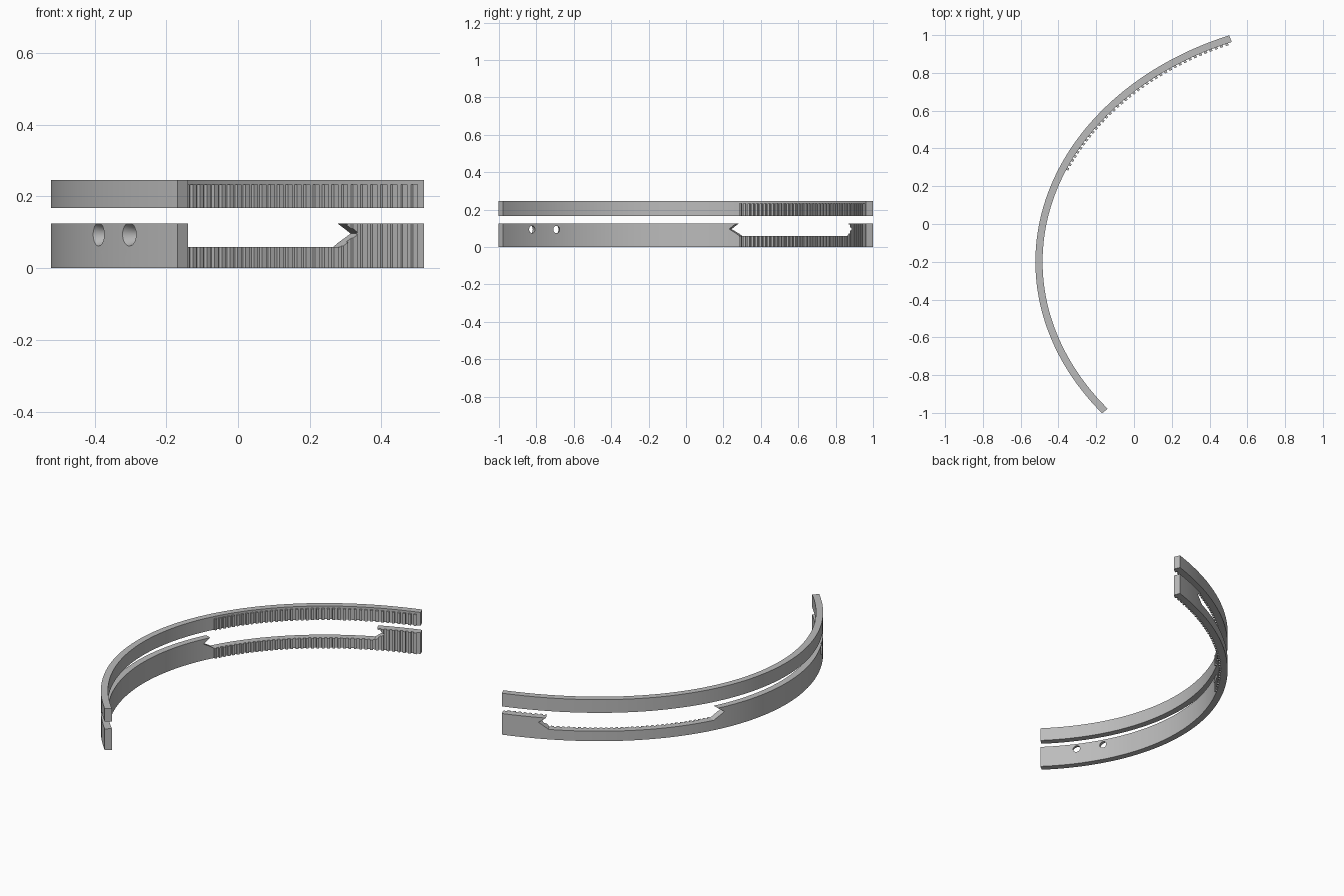
import bpy, bmesh, math
from mathutils import Vector

if "Cube" in bpy.data.objects:
    bpy.data.objects.remove(bpy.data.objects["Cube"])

# Elliptical arc shared by every part
CX, CY, A, B = 1.11, -0.2, 1.632, 1.291
START, END = -38.4, 68.2
THICK = 0.038
RIBS = 40

grey = bpy.data.materials.new("plain grey")
grey.use_nodes = True
grey.diffuse_color = (0.5, 0.5, 0.5, 1)
grey.node_tree.nodes["Principled BSDF"].inputs["Base Color"].default_value = (0.5, 0.5, 0.5, 1)


def on_arc(deg, depth, z):
    t = math.radians(deg)
    return Vector((CX - (A - depth) * math.cos(t), CY + (B - depth) * math.sin(t), z))


def add_slab(bm, levels, columns, outer, inner):
    """Closed curved slab; levels are (z, start angle, end angle)."""
    def sheet(depth):
        return [[bm.verts.new(on_arc(a + (b - a) * i / columns, depth, z))
                 for i in range(columns + 1)] for z, a, b in levels]
    out, inn = sheet(outer), sheet(inner)
    for r in range(len(levels) - 1):
        for c in range(columns):
            for s in (out, inn):
                bm.faces.new((s[r][c], s[r][c + 1], s[r + 1][c + 1], s[r + 1][c]))
        for c in (0, columns):
            bm.faces.new((out[r][c], out[r + 1][c], inn[r + 1][c], inn[r][c]))
    for r in (0, len(levels) - 1):
        for c in range(columns):
            bm.faces.new((out[r][c], out[r][c + 1], inn[r][c + 1], inn[r][c]))


def finish(name, bm):
    bmesh.ops.recalc_face_normals(bm, faces=bm.faces)
    mesh = bpy.data.meshes.new(name)
    bm.to_mesh(mesh)
    bm.free()
    mesh.materials.append(grey)
    ob = bpy.data.objects.new(name, mesh)
    bpy.context.collection.objects.link(ob)
    return ob


def slab(name, levels, columns=64, outer=0.0, inner=THICK):
    bm = bmesh.new()
    add_slab(bm, levels, columns, outer, inner)
    return finish(name, bm)


def ribs(name, low, high):
    bm = bmesh.new()
    first, last = 22.9, 67.4
    pitch = (last - first) / (RIBS - 0.5)
    for i in range(RIBS):
        a = first + i * pitch
        b = a + pitch * 0.5
        add_slab(bm, [(low, a, b), (high, a, b)], 1, THICK - 0.004, THICK + 0.011)
    return finish(name, bm)


def select_only(ob):
    bpy.ops.object.select_all(action='DESELECT')
    ob.select_set(True)
    bpy.context.view_layer.objects.active = ob


def cut(ob, cutter):
    mod = ob.modifiers.new("cut", 'BOOLEAN')
    mod.operation = 'DIFFERENCE'
    mod.solver = 'EXACT'
    mod.object = cutter
    select_only(ob)
    bpy.ops.object.modifier_apply(modifier=mod.name)


# Bands and their inner grip ribs
upper_band = slab("upper_band", [(0.167, START, END), (0.245, START, END)])
lower_band = slab("lower_band", [(0.0, START, END), (0.125, START, END)])
upper_ribs = ribs("upper_ribs", 0.167, 0.233)
lower_ribs = ribs("lower_ribs", 0.0, 0.125)

# Window with pointed ends, open at the top of the lower band
window = slab("window_cutter", [(0.0587, 22.9, 58.8), (0.096, 20.1, 60.8),
                                (0.125, 21.9, 59.3), (0.15, 21.9, 59.3)],
              columns=40, outer=-0.05, inner=0.1)
cut(lower_band, window)
cut(lower_ribs, window)
cutters = [window]

# Countersunk holes, wide on the outside
for deg in (-23.3, -30.0):
    t = math.radians(deg)
    inward = Vector((math.cos(t) / A, -math.sin(t) / B, 0)).normalized()
    bm = bmesh.new()
    bmesh.ops.create_cone(bm, cap_ends=True, segments=32,
                          radius1=0.036, radius2=0.016, depth=0.06)
    bm.transform(inward.to_track_quat('Z', 'Y').to_matrix().to_4x4())
    bmesh.ops.translate(bm, verts=bm.verts, vec=on_arc(deg, 0, 0.094) + inward * THICK / 2)
    hole = finish("hole_cutter", bm)
    cut(lower_band, hole)
    cutters.append(hole)

for c in cutters:
    bpy.data.objects.remove(c)

for ob in (upper_band, lower_band):
    select_only(ob)
    bpy.ops.object.shade_smooth_by_angle(angle=math.radians(25))
